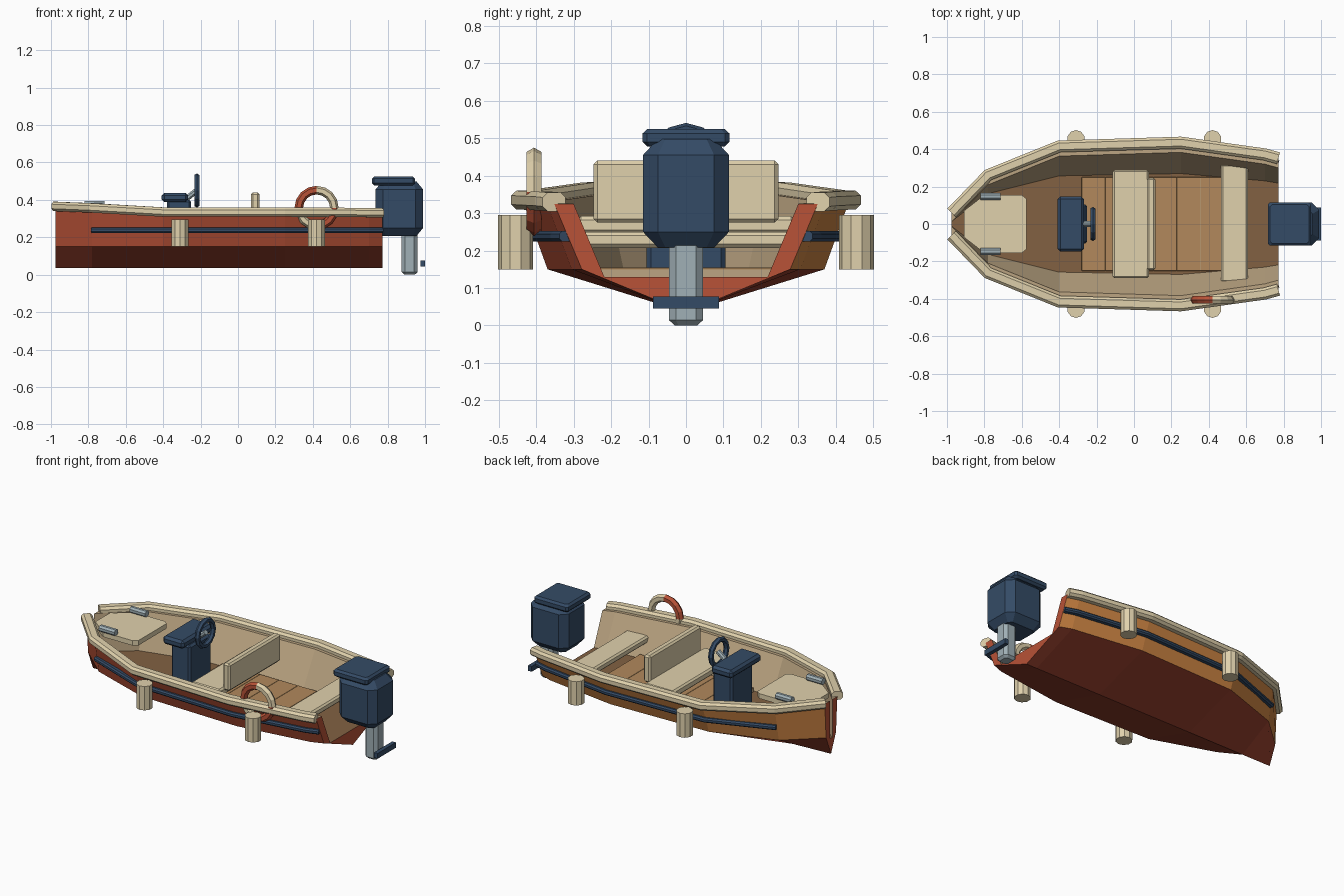
import bpy, bmesh, math
from mathutils import Vector

if "Cube" in bpy.data.objects:
    bpy.data.objects.remove(bpy.data.objects["Cube"])


def mat(name, r, g, b):
    m = bpy.data.materials.new(name)
    m.diffuse_color = [((c / 255 + 0.055) / 1.055) ** 2.4 for c in (r, g, b)] + [1]
    m.use_nodes = True
    m.node_tree.nodes["Principled BSDF"].inputs["Base Color"].default_value = m.diffuse_color
    return m


CREAM = mat("cream", 224, 209, 172)
RED = mat("rust_red", 184, 82, 55)
DARK = mat("dark_red", 155, 66, 47)
ORANGE = mat("orange_brown", 206, 133, 67)
NAVY = mat("navy", 52, 75, 102)
METAL = mat("grey_metal", 160, 176, 182)
BEIGE = mat("interior_beige", 188, 165, 130)
FLOOR = mat("floor_brown", 130, 97, 66)
PLANK = mat("plank_brown", 178, 137, 92)


def finish(name, bm, *mats):
    bmesh.ops.recalc_face_normals(bm, faces=bm.faces[:])
    me = bpy.data.meshes.new(name)
    bm.to_mesh(me)
    bm.free()
    for m in mats:
        me.materials.append(m)
    ob = bpy.data.objects.new(name, me)
    bpy.context.collection.objects.link(ob)
    return ob


def loft(rings):
    """Skin a list of equal rings; returns the mesh and (face, side index) pairs."""
    bm = bmesh.new()
    vs = [[bm.verts.new(p) for p in r] for r in rings]
    n, tagged = len(rings[0]), []
    for a, b in zip(vs, vs[1:]):
        for i in range(n):
            j = (i + 1) % n
            tagged.append((bm.faces.new((a[i], a[j], b[j], b[i])), i))
    bm.faces.new(vs[0])
    bm.faces.new(vs[-1])
    return bm, tagged


def box(name, x, y, z, m, bevel=0.01):
    bm = bmesh.new()
    bmesh.ops.create_cube(bm, size=1)
    for v in bm.verts:
        v.co = [(a + b) / 2 + c * (b - a) for (a, b), c in zip((x, y, z), v.co)]
    if bevel:
        bmesh.ops.bevel(bm, geom=bm.edges[:], offset=bevel, segments=1, affect='EDGES')
    return finish(name, bm, m)


def rod(name, p, q, r, m, n=8):
    p, q = Vector(p), Vector(q)
    rot = (q - p).to_track_quat('Z', 'Y')
    rings = [[c + rot @ Vector((r * math.cos(t), r * math.sin(t), 0))
              for t in [2 * math.pi * (i + .5) / n for i in range(n)]] for c in (p, q)]
    return finish(name, loft(rings)[0], m)


def rail(name, path, section, m):
    """Sweep a (sideways, up) section along a mostly level path."""
    rings = []
    for i, p in enumerate(path):
        d = [(path[k + 1] - path[k]).normalized() for k in (i - 1, i) if 0 <= k < len(path) - 1]
        t = sum(d, Vector())
        side = Vector((-t.y, t.x, 0)).normalized()
        rings.append([p + side * a + Vector((0, 0, b)) for a, b in section])
    return finish(name, loft(rings)[0], m)


# Hull stations: x, half width at the sheer, sheer height, chine ratio
ST = [(-0.975, 0.06, 0.36, 0.8), (-0.78, 0.262, 0.352, 0.85), (-0.40, 0.415, 0.33, 0.85),
      (0.25, 0.435, 0.33, 0.85), (0.70, 0.372, 0.327, 0.82), (0.772, 0.352, 0.325, 0.79)]
CHINE, FLOOR_Z = 0.15, 0.13
rings = []
for x, s, z, k in ST:
    half = [(s * k, CHINE), (s, z), (max(s - 0.052, 0.012), z), (s * (0.62 if x > -.9 else .2), FLOOR_Z)]
    rings.append([(x, 0, 0.035)] + [(x, y, h) for y, h in half] + [(x, -y, h) for y, h in half[::-1]])
bm, tagged = loft(rings)
side_mats = [1, 2, 3, 3, 4, 3, 3, 0, 1]
for f, i in tagged:
    f.material_index = side_mats[i]
finish("hull", bm, RED, DARK, ORANGE, BEIGE, FLOOR)

oct_sec = [(.032, -.012), (.032, .012), (.018, .025), (-.018, .025),
           (-.032, .012), (-.032, -.012), (-.018, -.025), (.018, -.025)]
strip_sec = [(.016, -.006), (.016, .006), (.008, .014), (-.016, .014), (-.016, -.014), (.008, -.014)]

for sgn, label in ((1, "left"), (-1, "right")):
    # Gunwale rail and rubbing strip
    path = [Vector((x, sgn * s, z + 0.005)) for x, s, z, k in ST]
    rail(f"gunwale_{label}", path, oct_sec, CREAM)
    path = []
    for x, s, z, k in ST[1:]:
        t = (0.238 - CHINE) / (z - CHINE)
        path.append(Vector((x, sgn * (s * (k + (1 - k) * t) + 0.008), 0.238)))
    rail(f"rub_strip_{label}", path, [(sgn * a, b) for a, b in strip_sec], NAVY)
    # Fenders
    for x, end in ((-0.31, "fore"), (0.42, "aft")):
        rod(f"fender_{end}_{label}", (x, sgn * .455, .15), (x, sgn * .455, .295), .047, CREAM, 10)
    # Bow cleats
    y = sgn * 0.148
    rod(f"cleat_{label}", (-.82, y, .376), (-.715, y, .376), .02, METAL, 8)

# Bow deck
deck = [(-.91, .07), (-.80, .155), (-.60, .155), (-.575, .135)]
deck += [(x, -y) for x, y in deck[::-1]]
finish("bow_deck", loft([[(x, y, z) for x, y in deck] for z in (.33, .36)])[0], CREAM)

# Floor planks on a base
box("floor_base", (-.28, .485), (-.248, .248), (.128, .149), BEIGE, 0)
for i in range(6):
    x = -0.28 + i * 0.1275
    box(f"floor_plank_{i + 1}", (x, x + .1265), (-.25, .25), (.148, .155), PLANK, 0.001)

# Seats
box("middle_seat", (-.115, .08), (-.29, .29), (.245, .292), CREAM)
box("seat_back", (.07, .115), (-.247, .247), (.275, .44), CREAM)
box("rear_seat", (.465, .61), (-.312, .32), (.207, .25), CREAM)

# Helm console and steering wheel
box("console", (-.38, -.25), (-.105, .105), (.135, .4), NAVY, 0.012)
box("console_top", (-.408, -.267), (-.147, .147), (.388, .438), NAVY, 0.014)
rod("steering_column", (-.29, 0, .395), (-.215, 0, .455), .016, METAL)


def torus(name, loc, rot, major, minor, seg, *mats):
    bpy.ops.mesh.primitive_torus_add(major_segments=seg, minor_segments=6, location=loc,
                                     rotation=rot, major_radius=major, minor_radius=minor)
    ob = bpy.context.object
    ob.name = name
    for m in mats:
        ob.data.materials.append(m)
    return ob


torus("steering_wheel", (-.22, 0, .45), (0, math.pi / 2, 0), .075, .016, 12, NAVY)

# Life ring in red and cream quarters
ring = torus("life_ring", (.42, -.406, .357), (math.pi / 2, 0, 0), .095, .023, 16, RED, CREAM)
for f in ring.data.polygons:
    f.material_index = 1 if f.center.x * f.center.y > 0 else 0


# Outboard motor: chamfered rings stacked upward
def stack(name, levels, m):
    rings = []
    for z, x0, x1, w, c in levels:
        rings.append([(x0 + c, -w, z), (x1 - c, -w, z), (x1, c - w, z), (x1, w - c, z),
                      (x1 - c, w, z), (x0 + c, w, z), (x0, w - c, z), (x0, c - w, z)])
    return finish(name, loft(rings)[0], m)


stack("motor_cowl", [(.208, .77, .955, .075, .02), (.25, .735, .99, .115, .04),
                     (.455, .735, .99, .115, .04), (.498, .77, .955, .075, .02)], NAVY)
stack("motor_cap", [(.478, .728, .935, .103, .01), (.49, .716, .947, .116, .012),
                    (.513, .716, .947, .116, .012), (.525, .728, .935, .103, .01)], NAVY)
stack("motor_leg", [(0, .89, .945, .03, .01), (.014, .875, .96, .045, .018),
                    (.22, .875, .96, .045, .018)], METAL)
box("propeller", (.976, 1.0), (-.088, .088), (.045, .077), NAVY, 0)
